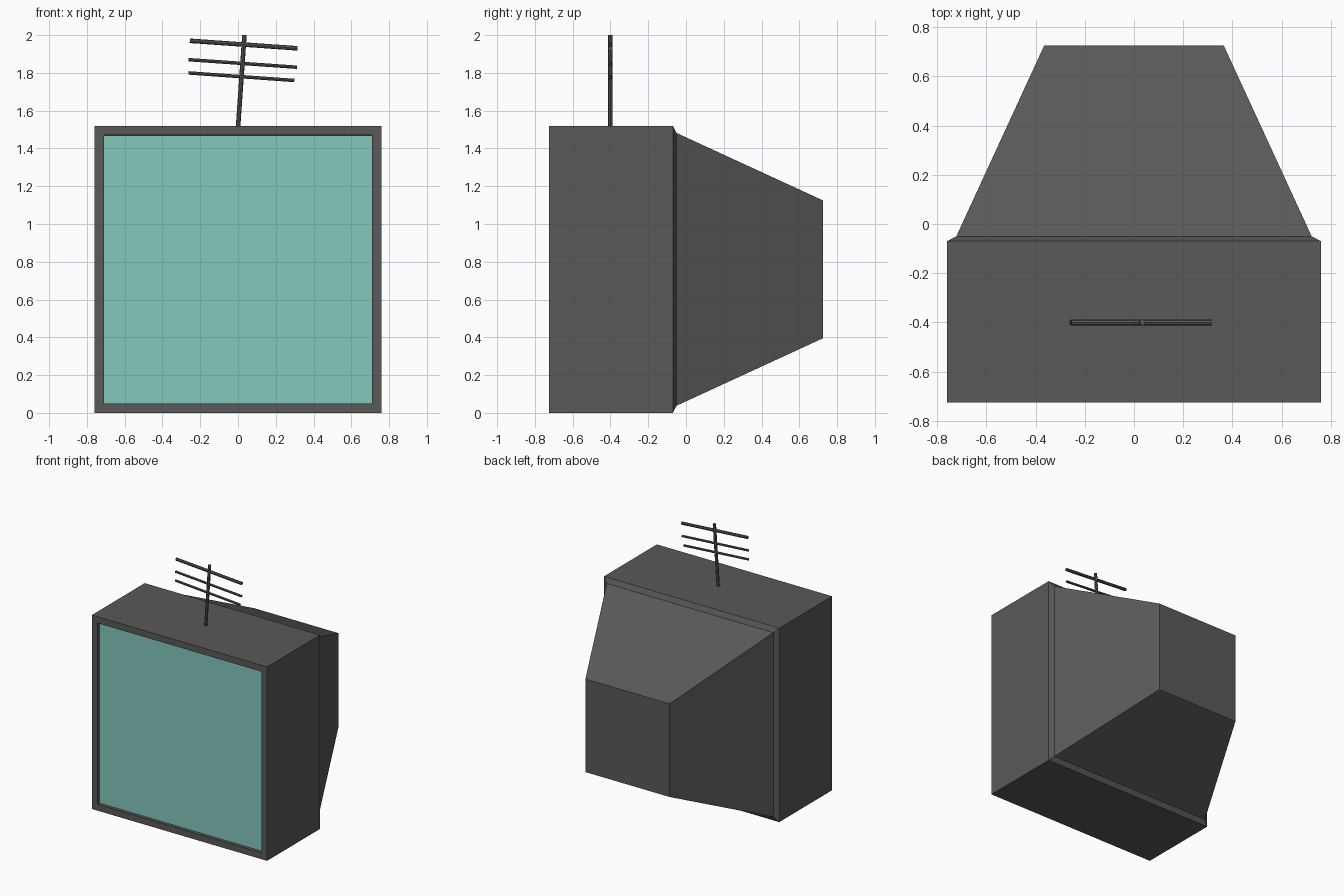
import bpy
import bmesh
from mathutils import Vector

old = bpy.data.objects.get("Cube")
if old:
    bpy.data.objects.remove(old, do_unlink=True)


def material(name, color):
    mat = bpy.data.materials.new(name)
    mat.use_nodes = True
    mat.diffuse_color = color
    bsdf = mat.node_tree.nodes["Principled BSDF"]
    bsdf.inputs["Base Color"].default_value = color
    return mat


GREY = material("dark grey plastic", (0.10, 0.10, 0.10, 1))
TEAL = material("teal glass", (0.23, 0.58, 0.51, 1))
MID = 0.76  # centre height of the cabinet


def add_object(name, bm, mat):
    bmesh.ops.recalc_face_normals(bm, faces=bm.faces)
    mesh = bpy.data.meshes.new(name)
    bm.to_mesh(mesh)
    bm.free()
    mesh.materials.append(mat)
    obj = bpy.data.objects.new(name, mesh)
    bpy.context.collection.objects.link(obj)
    return obj


def square_loft(name, sections, mat, cap_front=True):
    """Join square sections, given as (y, half width), from front to back."""
    bm = bmesh.new()
    rings = [[bm.verts.new((sx * h, y, MID + sz * h))
              for sx, sz in ((-1, -1), (1, -1), (1, 1), (-1, 1))]
             for y, h in sections]
    for a, b in zip(rings, rings[1:]):
        for i in range(4):
            j = (i + 1) % 4
            bm.faces.new((a[i], a[j], b[j], b[i]))
    if cap_front:
        bm.faces.new(rings[0])
    bm.faces.new(rings[-1])
    return add_object(name, bm, mat)


def rod(name, start, end, radius):
    """Thin eight-sided rod between two (x, z) points above the cabinet."""
    a, b = (Vector((p[0], -0.40, p[1])) for p in (start, end))
    bm = bmesh.new()
    bmesh.ops.create_cone(bm, cap_ends=True, segments=8, radius1=radius,
                          radius2=radius, depth=(b - a).length)
    turn = (b - a).to_track_quat("Z", "Y").to_matrix().to_4x4()
    turn.translation = (a + b) / 2
    bm.transform(turn)
    return add_object(name, bm, GREY)


# Cabinet: recessed front opening, box, bevelled step and tapered back
cabinet = square_loft("cabinet", [(-0.70, 0.71), (-0.725, 0.71), (-0.725, 0.76),
                                  (-0.07, 0.76), (-0.05, 0.722), (0.725, 0.365)],
                      GREY, cap_front=False)

# Screen set into the opening
square_loft("screen", [(-0.702, 0.709), (-0.695, 0.709)], TEAL)

# Aerial: leaning mast with three crossbars
rod("aerial_mast", (0.0, 1.51), (0.034, 2.0), 0.012)
rod("aerial_top_bar", (-0.255, 1.97), (0.315, 1.93), 0.012)
rod("aerial_middle_bar", (-0.262, 1.87), (0.312, 1.83), 0.009)
rod("aerial_lower_bar", (-0.262, 1.80), (0.298, 1.76), 0.009)
